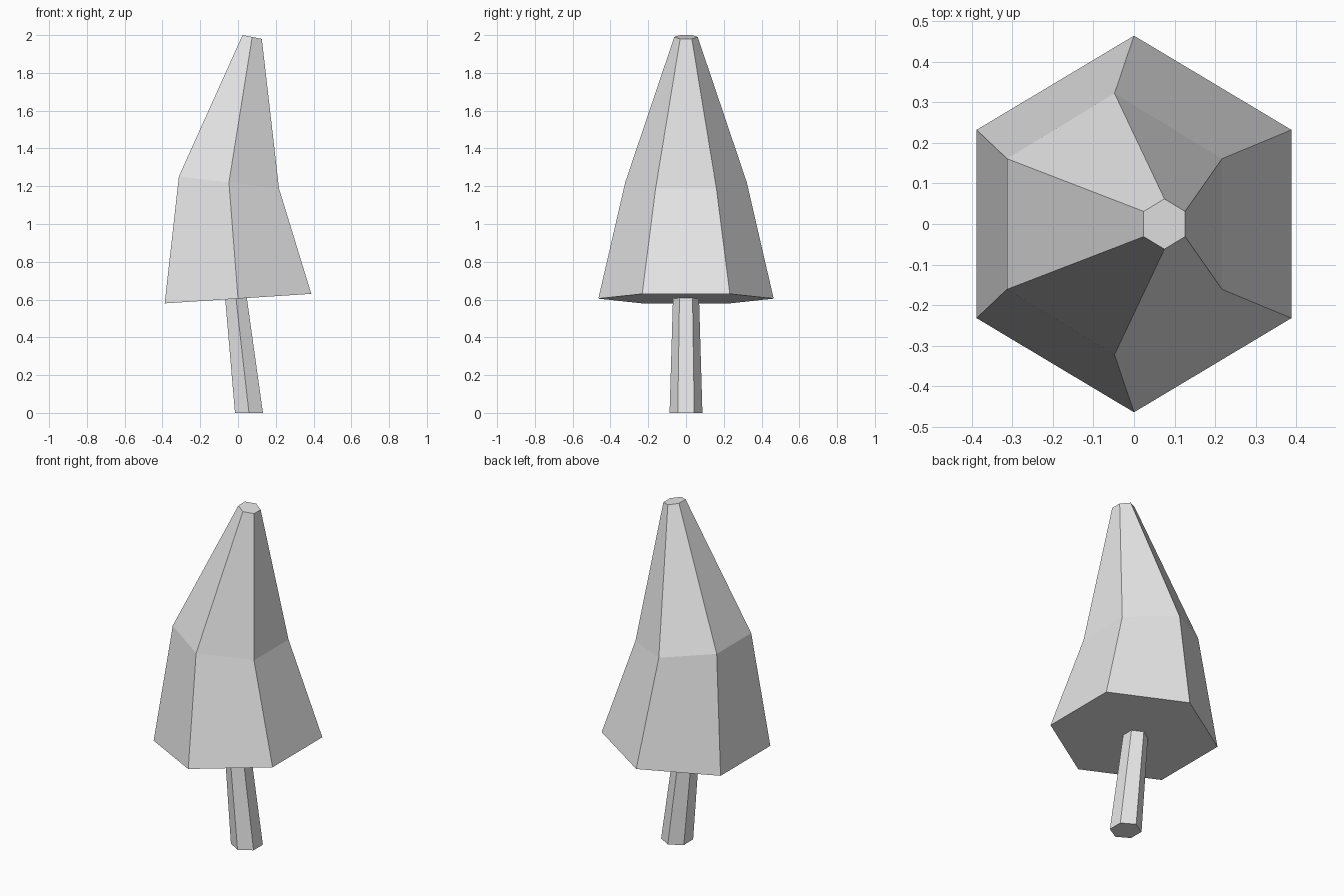
import bpy
import bmesh
from math import cos, sin, pi

cube = bpy.data.objects.get("Cube")
if cube:
    bpy.data.objects.remove(cube, do_unlink=True)

SIDES = 6

grey = bpy.data.materials.new("light_grey")
grey.use_nodes = True
colour = (0.8, 0.8, 0.8, 1)
grey.diffuse_color = colour
grey.node_tree.nodes["Principled BSDF"].inputs["Base Color"].default_value = colour


def hex_loft(name, rings):
    """Loft tilted hexagons: (centre x, centre z, half width x, radius y, slope)."""
    bm = bmesh.new()
    loops = []
    for cx, cz, half, radius, slope in rings:
        loop = []
        for i in range(SIDES):
            a = pi / 6 + i * 2 * pi / SIDES
            dx = half * cos(a) / cos(pi / 6)
            loop.append(bm.verts.new((cx + dx, radius * sin(a), cz + slope * dx)))
        loops.append(loop)
    for low, high in zip(loops, loops[1:]):
        for i in range(SIDES):
            j = (i + 1) % SIDES
            bm.faces.new((low[i], low[j], high[j], high[i]))
    bm.faces.new(loops[0][::-1])
    bm.faces.new(loops[-1])
    bmesh.ops.recalc_face_normals(bm, faces=bm.faces)
    mesh = bpy.data.meshes.new(name)
    bm.to_mesh(mesh)
    bm.free()
    mesh.materials.append(grey)
    obj = bpy.data.objects.new(name, mesh)
    bpy.context.collection.objects.link(obj)
    return obj


# Leaning trunk, ending just inside the foliage
hex_loft("trunk", [
    (0.058, 0.0, 0.074, 0.087, 0.0),
    (-0.011, 0.61, 0.057, 0.069, 0.065),
])

# Crooked foliage: tilted skirt, bent waist and blunt tip
hex_loft("foliage", [
    (0.0, 0.605, 0.388, 0.464, 0.065),
    (-0.048, 1.22, 0.265, 0.322, -0.12),
    (0.075, 1.99, 0.051, 0.062, -0.2),
])
